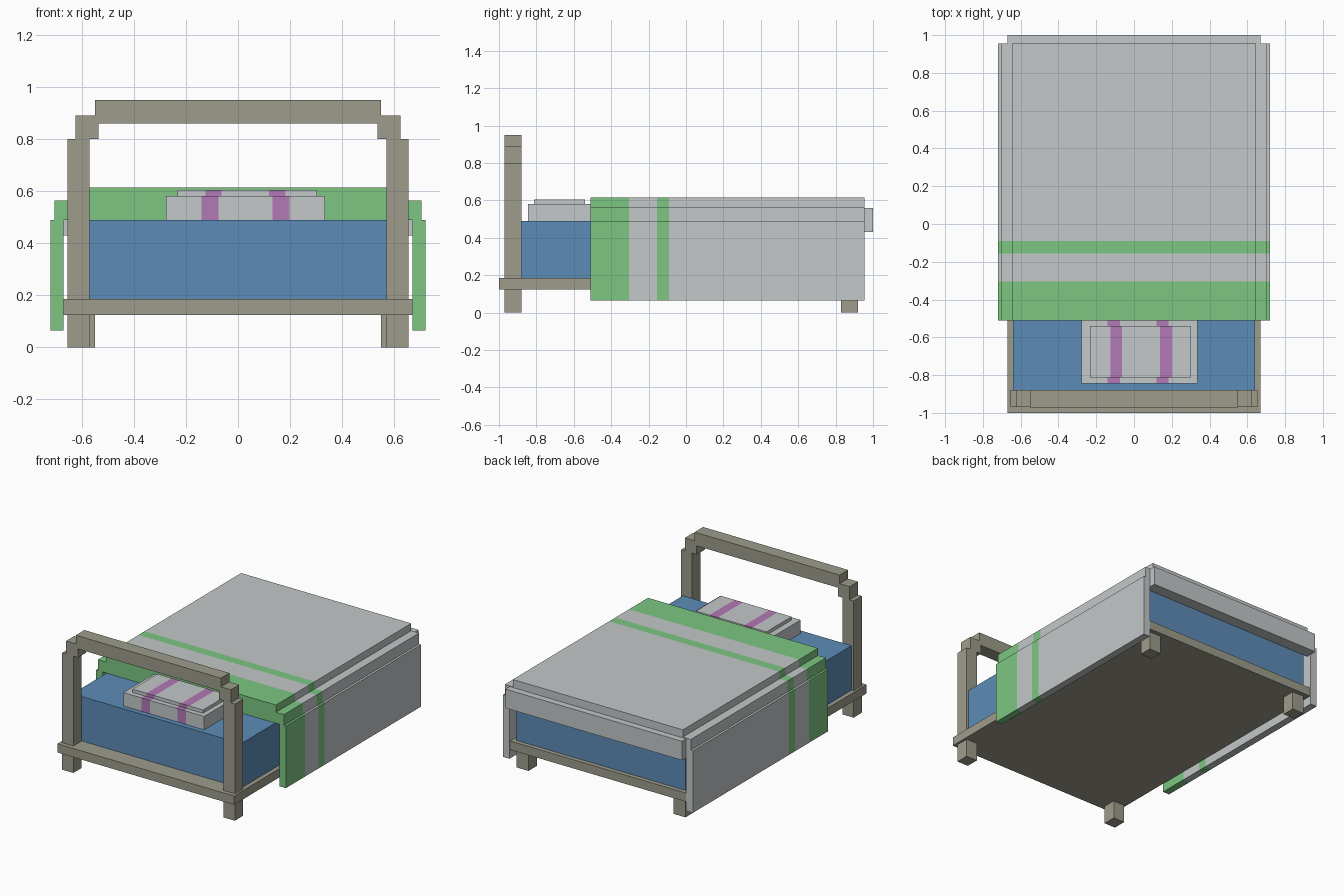
import bpy, bmesh
from mathutils import Vector

cube = bpy.data.objects.get("Cube")
if cube:
    bpy.data.objects.remove(cube, do_unlink=True)


def linear(c):
    c /= 255
    return c / 12.92 if c <= 0.04045 else ((c + 0.055) / 1.055) ** 2.4


def material(name, *rgb):
    col = [linear(c) for c in rgb] + [1]
    m = bpy.data.materials.new(name)
    m.use_nodes = True
    m.diffuse_color = col
    bsdf = m.node_tree.nodes["Principled BSDF"]
    bsdf.inputs["Base Color"].default_value = col
    bsdf.inputs["Roughness"].default_value = 0.9
    return m


wood = material("weathered wood", 157, 156, 140)
grey = material("pale grey cloth", 196, 200, 201)
green = material("green cloth", 124, 198, 129)
blue = material("blue sheet", 92, 140, 183)
purple = material("purple cloth", 178, 120, 182)


def box(name, x, y, z, mats, cuts=(), axis=0, rule=None):
    """Box from ranges; optionally sliced along an axis and coloured by a rule."""
    bm = bmesh.new()
    bmesh.ops.create_cube(bm, size=1)
    for v in bm.verts:
        v.co = Vector([(r[0] + r[1]) / 2 + c * (r[1] - r[0])
                       for r, c in zip((x, y, z), v.co)])
    normal = Vector([i == axis for i in range(3)])
    for c in cuts:
        bmesh.ops.bisect_plane(bm, geom=bm.verts[:] + bm.edges[:] + bm.faces[:],
                               plane_co=normal * c, plane_no=normal)
    bm.normal_update()
    if rule:
        for f in bm.faces:
            f.material_index = int(rule(f.calc_center_median(), f.normal))
    me = bpy.data.meshes.new(name)
    bm.to_mesh(me)
    bm.free()
    for m in mats:
        me.materials.append(m)
    ob = bpy.data.objects.new(name, me)
    bpy.context.collection.objects.link(ob)
    return ob


def pair(name, x, y, z, mats, **kw):
    """Matching boxes on the left (+x) and right (-x)."""
    box("left_" + name, x, y, z, mats, **kw)
    box("right_" + name, (-x[1], -x[0]), y, z, mats, **kw)


# Bed frame, legs and mattress
box("bed_base", (-.67, .67), (-1, .95), (.125, .185), [wood])
pair("front_leg", (.57, .655), (-.97, -.88), (0, .125), [wood])
pair("back_leg", (.55, .64), (.83, .92), (0, .125), [wood])
box("mattress", (-.64, .64), (-.88, .92), (.185, .49), [blue])

# Headboard: posts, stepped corners and top rail
pair("headboard_post", (.57, .655), (-.97, -.88), (.185, .8), [wood])
pair("headboard_corner", (.535, .625), (-.97, -.88), (.8, .89), [wood])
box("headboard_rail", (-.55, .55), (-.971, -.879), (.86, .95), [wood])

# Blanket with green bands across it
bands = dict(cuts=(-.305, -.155, -.09), axis=1,
             rule=lambda c, n: c.y < -.305 or -.155 < c.y < -.09)
span = (-.51, .955)
cloth = [grey, green]
box("blanket_top", (-.645, .645), span, (.565, .615), cloth, **bands)
box("blanket_shoulder", (-.705, .705), span, (.49, .565), cloth, **bands)
pair("blanket_side", (.67, .72), span, (.065, .49), cloth, **bands)
box("blanket_foot_flap", (-.67, .67), (.92, 1), (.43, .56), [grey])


# Two-tier pillow with purple stripes, slightly offset between faces
def stripes(left, upper, front):
    def rule(c, n):
        right = upper if n.z > .5 else front
        return abs(n.x) < .5 and any(a < c.x < b for a, b in (left, right))
    return dict(cuts=sorted({*left, *upper, *front}), axis=0, rule=rule)


box("pillow_base", (-.277, .335), (-.845, -.505), (.49, .582), [grey, purple],
    **stripes((-.14, -.075), (.12, .182), (.133, .198)))
box("pillow_top", (-.232, .303), (-.812, -.54), (.582, .605), [grey, purple],
    **stripes((-.125, -.064), (.137, .2), (.12, .183)))
